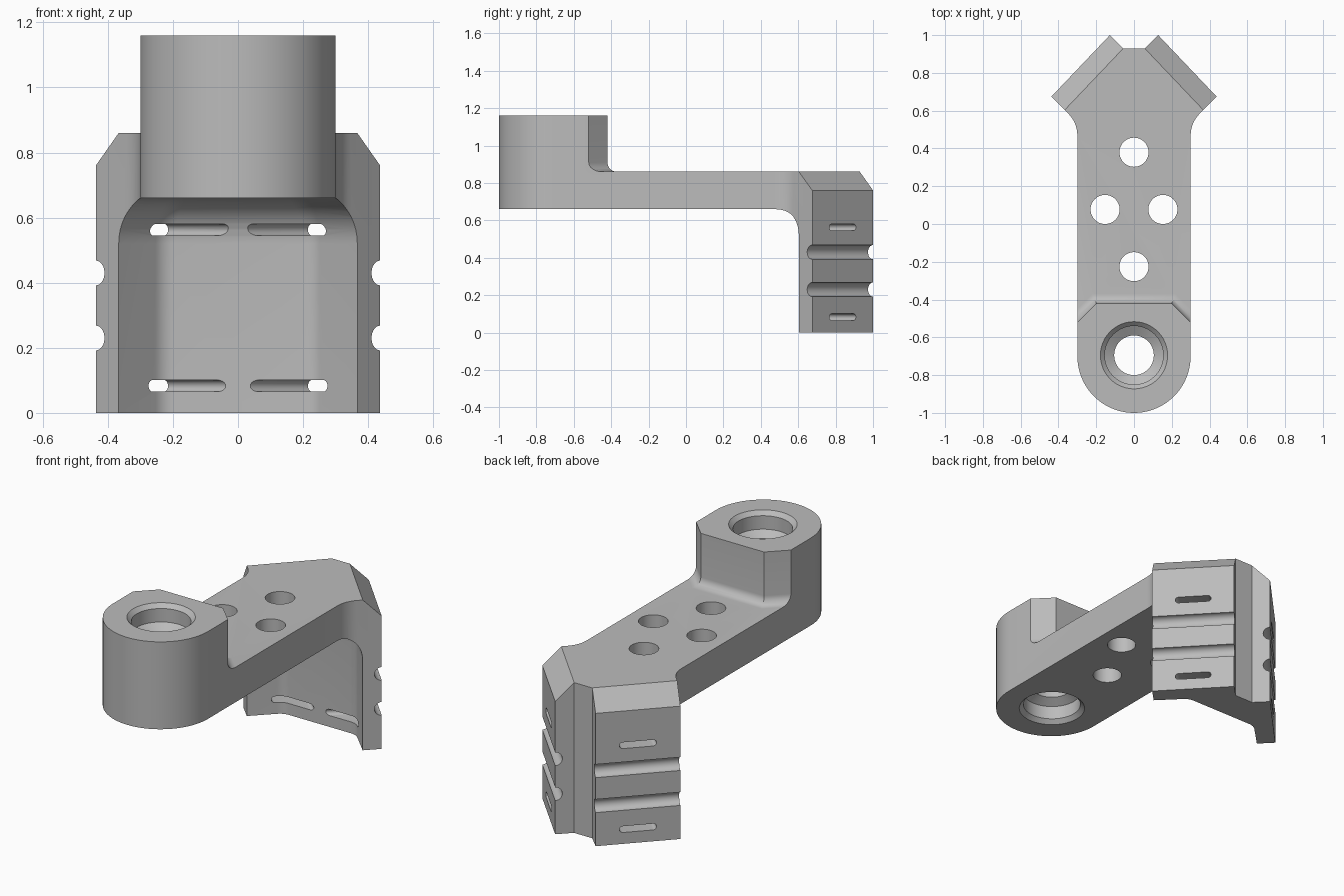
import bpy, bmesh
from math import sin, cos, pi, atan2, tan
from mathutils import Matrix, Vector

cube = bpy.data.objects.get("Cube")
if cube:
    bpy.data.objects.remove(cube, do_unlink=True)

grey = bpy.data.materials.new("neutral grey")
grey.use_nodes = True
grey.diffuse_color = (0.5, 0.5, 0.5, 1)
grey.node_tree.nodes["Principled BSDF"].inputs["Base Color"].default_value = (0.5, 0.5, 0.5, 1)


def loft(name, rings, frame=Matrix()):
    """Closed solid through rings of (height, outline points)."""
    bm = bmesh.new()
    loops = [[bm.verts.new(frame @ Vector((x, y, h))) for x, y in pts] for h, pts in rings]
    for a, b in zip(loops, loops[1:]):
        for i in range(len(a)):
            j = (i + 1) % len(a)
            bm.faces.new((a[i], a[j], b[j], b[i]))
    bm.faces.new(loops[0][::-1])
    bm.faces.new(loops[-1])
    bmesh.ops.recalc_face_normals(bm, faces=bm.faces)
    mesh = bpy.data.meshes.new(name)
    bm.to_mesh(mesh)
    bm.free()
    mesh.materials.append(grey)
    ob = bpy.data.objects.new(name, mesh)
    bpy.context.collection.objects.link(ob)
    return ob


def arc(r, cx, cy, start, end, n):
    return [(cx + r * cos(start + (end - start) * i / n),
             cy + r * sin(start + (end - start) * i / n)) for i in range(n + 1)]


def circle(r, cx=0, cy=0, n=48):
    return arc(r, cx, cy, 0, 2 * pi, n)[:-1]


def mirrored(half):
    return half + [(-x, y) for x, y in reversed(half)]


def prism(name, pts, low, high, frame=Matrix()):
    return loft(name, [(low, pts), (high, pts)], frame)


# Full-height body from the plan outline, carved down below
flare = arc(0.16, 0.46, 0.47, pi, pi * 0.75, 8)
right_side = flare + [(0.437, 0.675), (0.128, 1.0), (0.058, 0.93)]
outline = mirrored(right_side) + arc(0.3, 0, -0.7, pi, 2 * pi, 40)
body = prism("bracket_arm", outline, 0, 1.16)
cutters = []


# Hollow under the arm, with a filleted ceiling
def hollow(inset):
    y, x, r = 0.74 - inset, 0.23 - inset * tan(pi / 8), 0.08
    bend = arc(r, x - r * tan(pi / 8), y - r, pi / 4, pi / 2, 6)
    return mirrored([(x + 2, y - 2)] + bend)


R = 0.14
cutters.append(loft("hollow_cutter", [(-0.1, hollow(0))] + [
    (0.66 - R + R * sin(a), hollow(R * (1 - cos(a))))
    for a in [pi / 2 * i / 10 for i in range(11)]]))


# Space above the arm behind the boss, with a filleted foot
def above(offset):
    x, y = 0.2 + offset * tan(pi / 8), -0.42 + offset
    return mirrored([(1.0, 1.5), (1.0, y - 1.0 + x), (x, y)])


F = 0.05
cutters.append(loft("upper_cutter", [
    (0.86 + F - F * sin(a), above(F * (1 - cos(a))))
    for a in [pi / 2 * (8 - i) / 8 for i in range(9)]] + [(1.3, above(0))]))

# Stepped bore through the boss: chamfer, seat and cone at both ends
steps = [(-0.01, 0.188), (0.023, 0.155), (0.10, 0.155), (0.13, 0.105)]
bore = [(0.66 + d, r) for d, r in steps] + [(1.16 - d, r) for d, r in reversed(steps)]
cutters.append(loft("bore_cutter", [(z, circle(r, 0, -0.695)) for z, r in bore]))

# Four holes in the arm
for x, y in [(0, 0.38), (0.153, 0.077), (-0.153, 0.077), (0, -0.226)]:
    cutters.append(prism("hole_cutter", circle(0.077, x, y), 0.5, 1.0))

# Angled mounting faces: top chamfer, cable grooves and strap slots
for side in (1, -1):
    mid = Vector((side * 0.2825, 0.8375, 0))
    n = Vector((side * 0.325, 0.309, 0)).normalized()
    up = Vector((0, 0, 1))
    t = n.cross(up)

    def frame(a, b, c):
        m = Matrix((a, b, c)).transposed().to_4x4()
        m.translation = mid
        return m

    along, through = frame(n, up, t), frame(t, up, n)
    wedge = [(-0.2, 0.96), (0.1, 0.66), (0.4, 0.96), (0.1, 1.26)]
    cutters.append(prism("chamfer_cutter", wedge, -0.25, 0.25, along))
    for z in (0.43, 0.23):
        cutters.append(prism("groove_cutter", circle(0.038, 0, z, 32), -0.3, 0.3, along))
    for z in (0.563, 0.083):
        slot = arc(0.018, 0.08, z, -pi / 2, pi / 2, 10) + arc(0.018, -0.08, z, pi / 2, pi * 1.5, 10)
        cutters.append(prism("slot_cutter", slot, -0.3, 0.06, through))

# Carve the body and drop the cutters
bpy.ops.object.select_all(action='DESELECT')
body.select_set(True)
bpy.context.view_layer.objects.active = body
for c in cutters:
    c.hide_render = True
    mod = body.modifiers.new(c.name, 'BOOLEAN')
    mod.operation = 'DIFFERENCE'
    mod.solver = 'EXACT'
    mod.object = c
    bpy.ops.object.modifier_apply(modifier=mod.name)
    bpy.data.objects.remove(c, do_unlink=True)
bpy.ops.object.shade_smooth_by_angle(angle=pi / 7)
